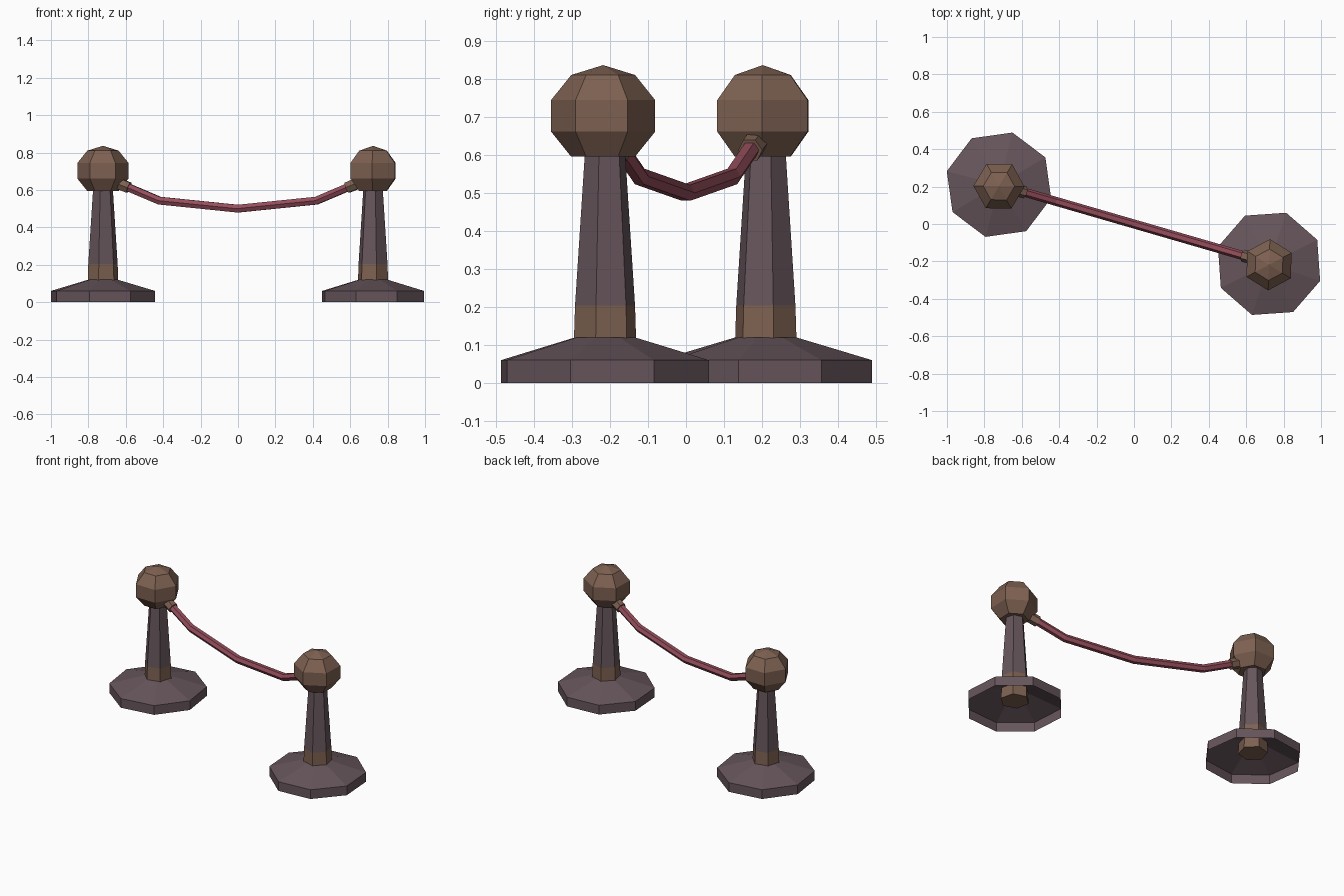
import bpy, bmesh, math
from mathutils import Vector

if "Cube" in bpy.data.objects:
    bpy.data.objects.remove(bpy.data.objects["Cube"])


def material(name, rgb):
    m = bpy.data.materials.new(name)
    m.diffuse_color = (*rgb, 1)
    m.use_nodes = True
    m.node_tree.nodes["Principled BSDF"].inputs["Base Color"].default_value = m.diffuse_color
    return m


IRON = material("dusky iron", (0.133, 0.091, 0.105))
BRONZE = material("brown bronze", (0.205, 0.118, 0.082))
ROPE = material("dull red rope", (0.30, 0.075, 0.105))


def make(name, rings, mats, cap_start=True, cap_end=True, rule=None):
    """Skin a list of point rings; a ring of one point closes to a tip."""
    bm = bmesh.new()
    vs = [[bm.verts.new(p) for p in r] for r in rings]
    for a, b in zip(vs, vs[1:]):
        n = max(len(a), len(b))
        for i in range(n):
            j = (i + 1) % n
            if len(b) == 1:
                bm.faces.new((a[i], a[j], b[0]))
            else:
                bm.faces.new((a[i], a[j], b[j], b[i]))
    if cap_start:
        bm.faces.new(vs[0][::-1])
    if cap_end and len(vs[-1]) > 1:
        bm.faces.new(vs[-1])
    if rule:
        for f in bm.faces:
            f.material_index = rule(f.calc_center_median())
    me = bpy.data.meshes.new(name)
    bm.to_mesh(me)
    bm.free()
    for m in mats:
        me.materials.append(m)
    ob = bpy.data.objects.new(name, me)
    bpy.context.collection.objects.link(ob)
    return ob


def turned(profile, n, rot, cx, cy):
    """Rings of an upright lathe profile of (radius, z)."""
    out = []
    for r, z in profile:
        k = n if r > 0 else 1
        out.append([(cx + r * math.cos(rot + math.tau * i / n),
                     cy + r * math.sin(rot + math.tau * i / n), z) for i in range(k)])
    return out


def tube(path, radius, n=6):
    """Rings of a tube that follows a path of points."""
    out = []
    for i, p in enumerate(path):
        t = (path[min(i + 1, len(path) - 1)] - path[max(i - 1, 0)]).normalized()
        side = t.cross(Vector((0, 0, 1))).normalized()
        up = side.cross(t)
        out.append([p + radius * (math.cos(a) * side + math.sin(a) * up)
                    for a in (math.tau * k / n for k in range(n))])
    return out


# Two posts: open-bottomed base, tapered stem with brown foot band, faceted ball
for side, x, y, by, base_rot, ball_rot in (("left", -0.722, 0.21, 0.202, 30.5, -1),
                                           ("right", 0.722, -0.213, -0.218, 26.5, 28)):
    make(side + "_base", turned([(0.288, 0), (0.288, 0.06), (0.082, 0.12)], 8,
                                math.radians(base_rot), x, y), [IRON], cap_start=False)
    make(side + "_stem", turned([(0.086, 0.05), (0.081, 0.203), (0.054, 0.61)], 6,
                                math.radians(ball_rot + 15), x, y),
         [IRON, BRONZE], rule=lambda c: 1 if c.z < 0.2 else 0)
    make(side + "_ball", turned([(0.084, 0.595), (0.137, 0.661), (0.137, 0.744),
                                 (0.084, 0.81), (0, 0.836)], 6,
                                math.radians(ball_rot), x, by), [BRONZE])

# Sagging rope between the posts
path = [Vector((x, -0.29 * x, z)) for x, z in
        ((-0.62, 0.628), (-0.42, 0.543), (0, 0.5), (0.42, 0.543), (0.62, 0.628))]
make("rope", tube(path, 0.024), [ROPE])

# Collars where the rope meets the balls
for side, s in (("left", -1), ("right", 1)):
    a, b = (Vector((s * x, -0.29 * s * x, z)) for x, z in ((0.645, 0.637), (0.583, 0.612)))
    ends = [a, b] if s < 0 else [b, a]
    make(side + "_collar", tube(ends, 0.033), [BRONZE])

# Make all face normals point outwards
for ob in bpy.context.collection.objects:
    bm = bmesh.new()
    bm.from_mesh(ob.data)
    bmesh.ops.recalc_face_normals(bm, faces=bm.faces)
    bm.to_mesh(ob.data)
    bm.free()
